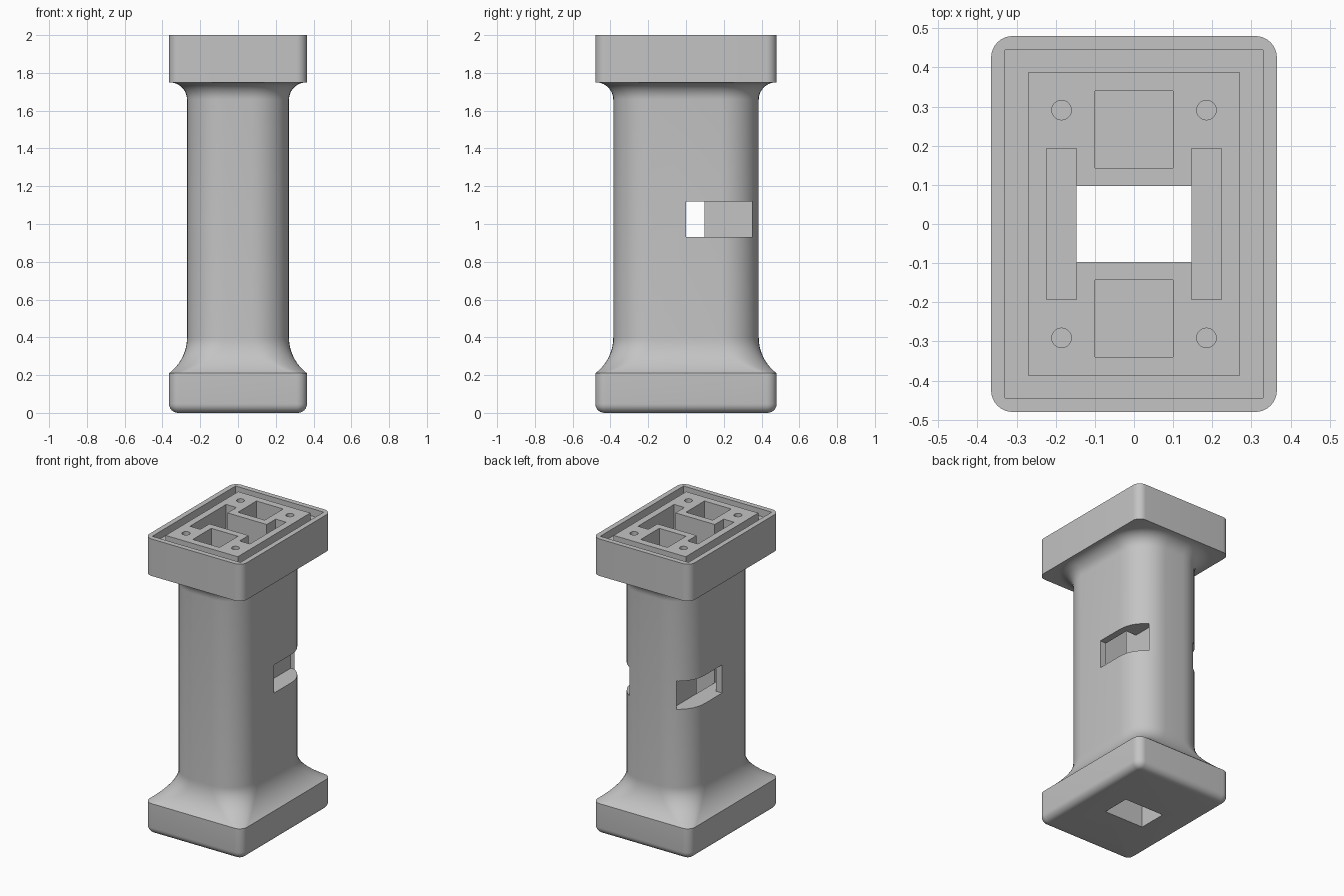
import bpy, bmesh, math

cube = bpy.data.objects.get("Cube")
if cube:
    bpy.data.objects.remove(cube, do_unlink=True)

grey = bpy.data.materials.new("plain grey")
grey.use_nodes = True
colour = (0.55, 0.55, 0.55, 1)
grey.diffuse_color = colour
grey.node_tree.nodes["Principled BSDF"].inputs["Base Color"].default_value = colour


def outline(hx, hy, r=0.0, steps=0):
    """Counter-clockwise rounded rectangle."""
    pts = []
    for k, (sx, sy) in enumerate([(1, 1), (-1, 1), (-1, -1), (1, -1)]):
        for i in range(steps + 1):
            a = math.pi / 2 * (k + (i / steps if steps else 0))
            pts.append((sx * (hx - r) + r * math.cos(a), sy * (hy - r) + r * math.sin(a)))
    return pts


def skin(name, rings, loop=False):
    """Join stacked (outline, z) rings; cap the ends unless they loop."""
    bm = bmesh.new()
    rows = [[bm.verts.new((x, y, z)) for x, y in pts] for pts, z in rings]
    n = len(rows[0])
    for lo, hi in zip(rows, rows[1:] + (rows[:1] if loop else [])):
        for i in range(n):
            j = (i + 1) % n
            bm.faces.new((lo[i], lo[j], hi[j], hi[i]))
    if not loop:
        bm.faces.new(rows[0][::-1])
        bm.faces.new(rows[-1])
    bmesh.ops.recalc_face_normals(bm, faces=bm.faces)
    mesh = bpy.data.meshes.new(name)
    bm.to_mesh(mesh)
    bm.free()
    obj = bpy.data.objects.new(name, mesh)
    bpy.context.collection.objects.link(obj)
    return obj


def box(name, x0, x1, y0, y1, z0, z1):
    cx, cy = (x0 + x1) / 2, (y0 + y1) / 2
    pts = [(cx + x, cy + y) for x, y in outline((x1 - x0) / 2, (y1 - y0) / 2)]
    return skin(name, [(pts, z0), (pts, z1)])


def cut(body, cutter):
    cutter.hide_render = True
    mod = body.modifiers.new("cut", "BOOLEAN")
    mod.operation = "DIFFERENCE"
    mod.solver = "EXACT"
    mod.object = cutter
    bpy.context.view_layer.objects.active = body
    bpy.ops.object.modifier_apply(modifier=mod.name)
    bpy.data.objects.remove(cutter, do_unlink=True)


# Main dimensions
BX, BY, BR = 0.365, 0.48, 0.055      # end blocks
SX, SY, SR = 0.27, 0.385, 0.2        # shaft
STEPS, TOP = 10, 2.0
rings = []


def ring(hx, hy, r, z):
    rings.append((outline(hx, hy, r, STEPS), z))


# Foot block with rounded lower edge
fillet = 0.048
for i in range(7):
    a = math.pi / 2 * i / 6
    d = fillet * (1 - math.sin(a))
    ring(BX - d, BY - d, BR - d, fillet * (1 - math.cos(a)))

# Lower flare blending the foot into the shaft
flare = BX - SX
sweep = math.radians(53.1)
radius = flare / (1 - math.cos(sweep))
for i in range(12, -1, -1):
    a = sweep * i / 12
    d = radius * (1 - math.cos(a))
    ring(SX + d, SY + d, SR + (BR - SR) * d / flare, 0.4 - radius * math.sin(a))

# Upper fillet under the head block
upper = 0.092
for i in range(11):
    a = math.pi / 2 * i / 10
    d = upper * (1 - math.cos(a))
    ring(SX + d, SY + d, SR + d, 1.75 + upper * (math.sin(a) - 1))

# Head block
ring(BX, BY, BR, 1.75)
ring(BX, BY, BR, TOP)
body = skin("flared_column", rings)

# Groove framing the top
outer, inner = outline(0.33, 0.445), outline(0.27, 0.388)
high, floor = TOP + 0.1, TOP - 0.05
cut(body, skin("groove_cutter", [(outer, high), (outer, floor), (inner, floor), (inner, high)], loop=True))

# Central shaft hole, side channels and side windows
HX, HY = 0.147, 0.097
low, mid_top = 0.93, 1.12
cut(body, box("core_cutter", -HX, HX, -HY, HY, -0.1, high))
for s in (-1, 1):
    xs = sorted((s * HX, s * 0.224))
    cut(body, box("channel_cutter", *xs, -0.193, 0.193, low, high))
    xs = sorted((s * HX, s * 0.5))
    cut(body, box("window_cutter", *xs, 0, 0.353, low, mid_top))

# Square pockets and screw holes
for s in (-1, 1):
    ys = sorted((s * 0.143, s * 0.34))
    cut(body, box("pocket_cutter", -0.1, 0.1, *ys, 1.5, high))
    for t in (-1, 1):
        circle = [(t * 0.185 + x, s * 0.291 + y) for x, y in outline(0.025, 0.025, 0.025, 6)]
        # drop the doubled points where the arcs meet
        circle = [p for i, p in enumerate(circle) if i % 7]
        cut(body, skin("screw_cutter", [(circle, 1.75), (circle, high)]))

# Material and shading
body.data.materials.clear()
body.data.materials.append(grey)
for face in body.data.polygons:
    face.material_index = 0
bpy.ops.object.select_all(action="DESELECT")
body.select_set(True)
bpy.context.view_layer.objects.active = body
bpy.ops.object.shade_smooth_by_angle(angle=math.radians(30))
